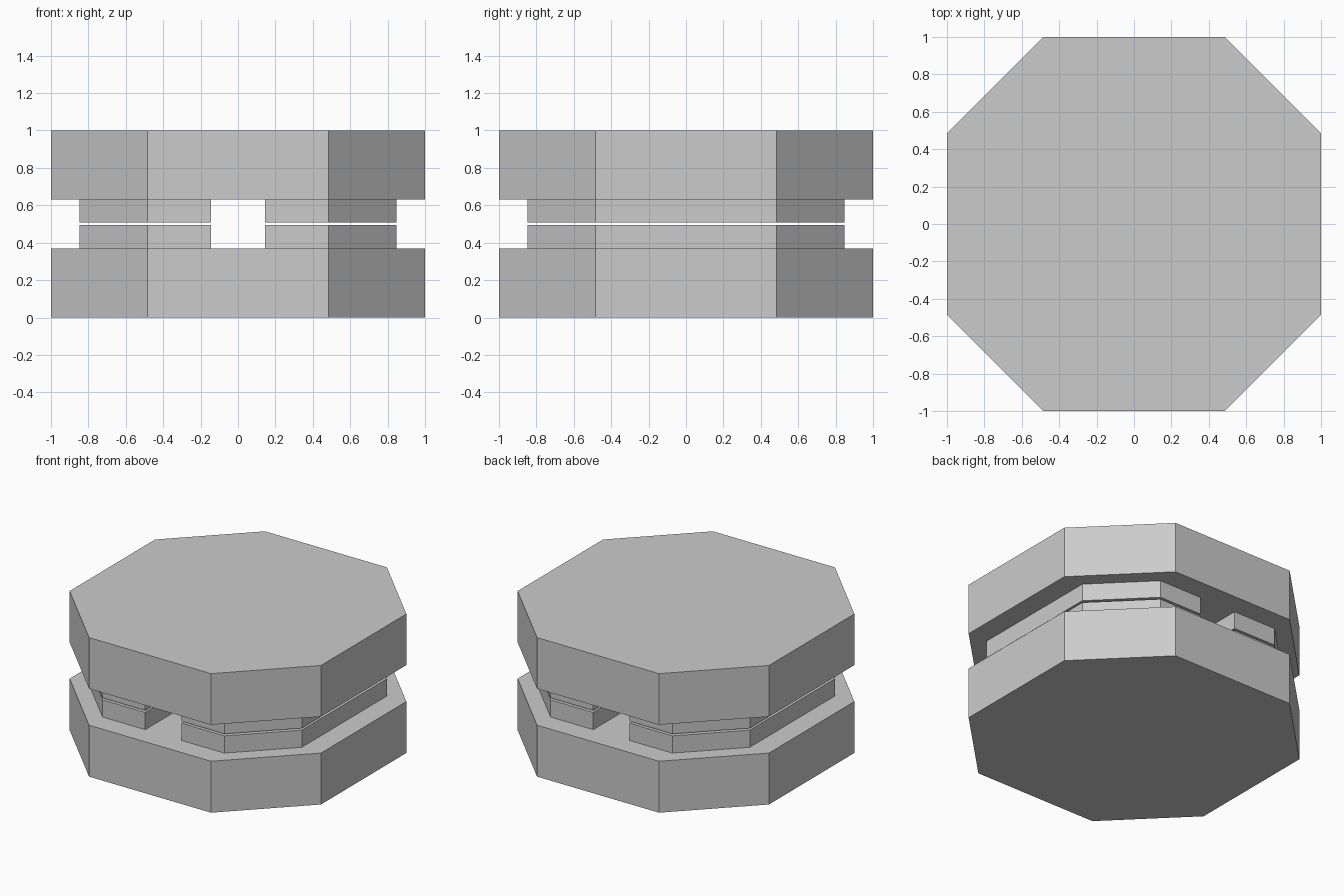
import bpy, bmesh

if "Cube" in bpy.data.objects:
    bpy.data.objects.remove(bpy.data.objects["Cube"])

grey = bpy.data.materials.new("light_grey")
grey.diffuse_color = (0.6, 0.6, 0.6, 1)
grey.use_nodes = True
grey.node_tree.nodes["Principled BSDF"].inputs["Base Color"].default_value = grey.diffuse_color

C = 0.485   # shared corner position of both octagons
R = 0.847   # half width of the inner blocks
S = 0.145   # half width of the open slot


def prism(name, pts, z0, z1):
    """Extrude a flat outline from z0 up to z1."""
    bm = bmesh.new()
    face = bm.faces.new([bm.verts.new((x, y, z0)) for x, y in pts])
    ext = bmesh.ops.extrude_face_region(bm, geom=[face])
    for v in ext["geom"]:
        if isinstance(v, bmesh.types.BMVert):
            v.co.z = z1
    bmesh.ops.recalc_face_normals(bm, faces=bm.faces)
    mesh = bpy.data.meshes.new(name)
    bm.to_mesh(mesh)
    bm.free()
    mesh.materials.append(grey)
    obj = bpy.data.objects.new(name, mesh)
    bpy.context.collection.objects.link(obj)


octagon = [(C, -1), (1, -C), (1, C), (C, 1), (-C, 1), (-1, C), (-1, -C), (-C, -1)]
half = [(S, -R), (C, -R), (R, -C), (R, C), (C, R), (S, R)]

# outer slabs
prism("bottom_slab", octagon, 0, 0.37)
prism("top_slab", octagon, 0.632, 1)

# inner half-octagon blocks, either side of the slot, with a thin gap between levels
for side, sx in (("right", 1), ("left", -1)):
    pts = [(sx * x, y) for x, y in half]
    prism("lower_block_" + side, pts, 0.37, 0.494)
    prism("upper_block_" + side, pts, 0.508, 0.632)
